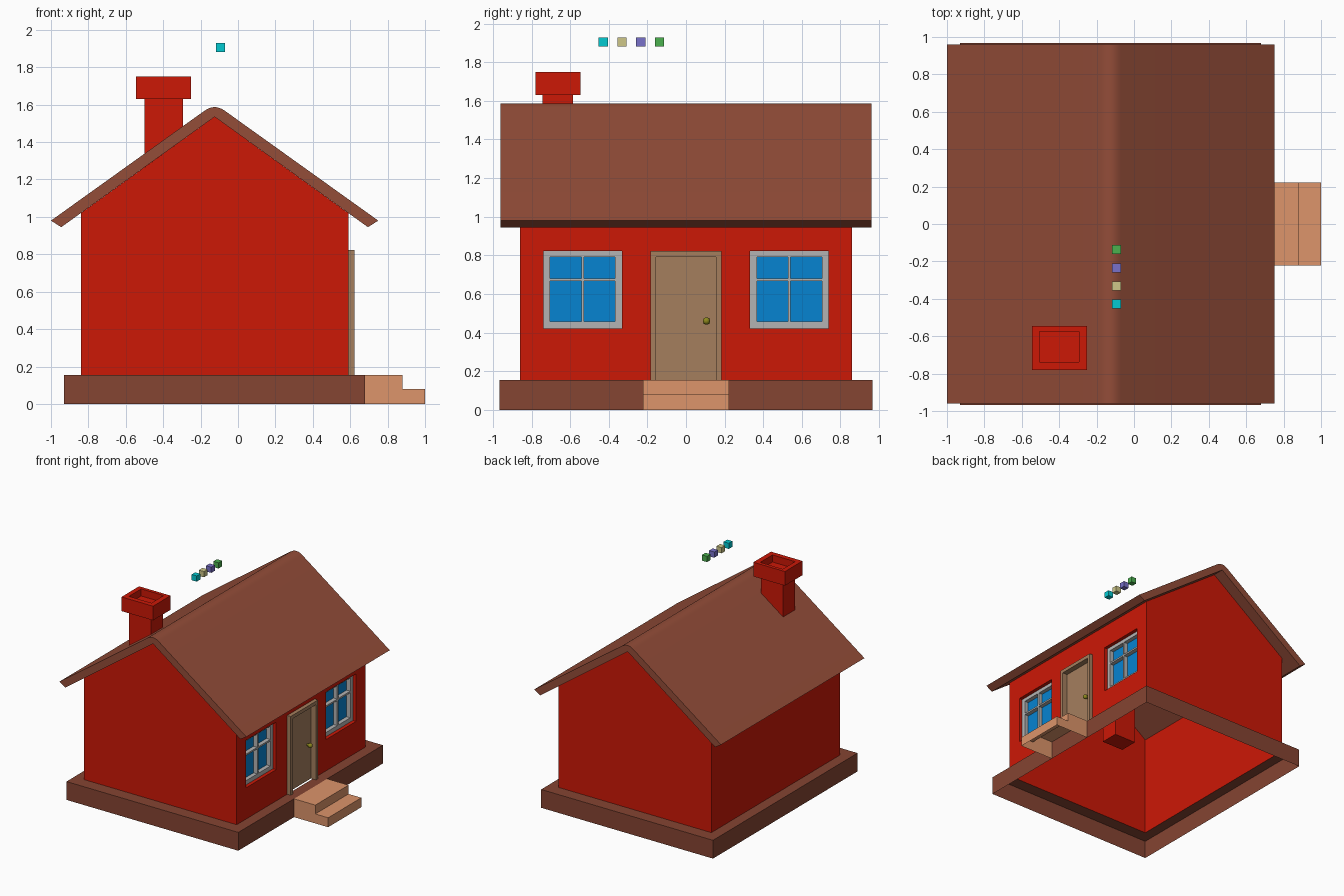
import bpy, bmesh
from mathutils import Vector

if "Cube" in bpy.data.objects:
    bpy.data.objects.remove(bpy.data.objects["Cube"])


def material(name, r, g, b):
    m = bpy.data.materials.new(name)
    m.diffuse_color = [(c / 255) ** 2.2 for c in (r, g, b)] + [1]
    m.use_nodes = True
    m.node_tree.nodes["Principled BSDF"].inputs["Base Color"].default_value = m.diffuse_color
    return m


RED = material("red_paint", 203, 30, 15)
ROOF = material("roof_brown", 146, 78, 59)
BASE = material("base_brown", 132, 70, 53)
STEP = material("step_tan", 220, 147, 106)
WOOD = material("door_wood", 163, 126, 94)
BRASS = material("brass", 140, 135, 35)
FRAME = material("frame_grey", 178, 178, 178)
GLASS = material("glass_blue", 14, 130, 208)


def finish(name, bm, mat):
    bmesh.ops.remove_doubles(bm, verts=bm.verts, dist=1e-5)
    bmesh.ops.recalc_face_normals(bm, faces=bm.faces)
    me = bpy.data.meshes.new(name)
    bm.to_mesh(me)
    bm.free()
    ob = bpy.data.objects.new(name, me)
    bpy.context.collection.objects.link(ob)
    me.materials.append(mat)
    return ob


def face(bm, pts):
    return bm.faces.new([bm.verts.new(p) for p in pts])


def boxes(name, spans, mat):
    """Each span is x0, x1, y0, y1, z0, z1."""
    bm = bmesh.new()
    for x0, x1, y0, y1, z0, z1 in spans:
        vs = bmesh.ops.create_cube(bm, size=1)["verts"]
        for v in vs:
            v.co = ((x0 + x1) / 2 + v.co.x * (x1 - x0),
                    (y0 + y1) / 2 + v.co.y * (y1 - y0),
                    (z0 + z1) / 2 + v.co.z * (z1 - z0))
    return finish(name, bm, mat)


def rect_loft(name, rings, mat, capped):
    """Skin rectangles given as x0, x1, y0, y1, z."""
    bm = bmesh.new()
    loops = [[bm.verts.new(p) for p in ((a, c, z), (b, c, z), (b, d, z), (a, d, z))]
             for a, b, c, d, z in rings]
    for lo, hi in zip(loops, loops[1:]):
        for i in range(4):
            j = (i + 1) % 4
            bm.faces.new((lo[i], lo[j], hi[j], hi[i]))
    if capped:
        bm.faces.new(loops[0])
        bm.faces.new(loops[-1])
    return finish(name, bm, mat)


# Main dimensions
XL, XR, YW, ZB, ZE = -0.84, 0.59, 0.86, 0.155, 1.02
RIDGE_X, RIDGE_Z = -0.125, 1.535
WIN = (0.332, 0.738, 0.42, 0.822)
DOOR_Y = 0.184

# Foundation, open underneath
rect_loft("foundation", [(-0.93, 0.68, -0.967, 0.967, 0), (-0.93, 0.68, -0.967, 0.967, ZB),
                         (XL, XR, -YW, YW, ZB)], BASE, False)

# Walls: gables, plain back side, and door side with openings and reveals
bm = bmesh.new()
for y in (-YW, YW):
    face(bm, [(XL, y, ZB), (XR, y, ZB), (XR, y, ZE), (RIDGE_X, y, RIDGE_Z), (XL, y, ZE)])
face(bm, [(XL, -YW, ZB), (XL, YW, ZB), (XL, YW, ZE), (XL, -YW, ZE)])
ys = [-YW, -WIN[1], -WIN[0], -DOOR_Y, DOOR_Y, WIN[0], WIN[1], YW]
zs = [ZB, WIN[2], WIN[3], ZE]
for i in range(7):
    for k in range(3):
        window = i in (1, 5) and k == 1
        door = i == 3 and k < 2
        a, b, c, d = ys[i], ys[i + 1], zs[k], zs[k + 1]
        ring = [(a, c), (b, c), (b, d), (a, d)]
        if window:
            for p, q in zip(ring, ring[1:] + ring[:1]):
                face(bm, [(XR, *p), (XR, *q), (XR - 0.03, *q), (XR - 0.03, *p)])
        elif not door:
            face(bm, [(XR, *p) for p in ring])
finish("walls", bm, RED)

# Roof: rounded ridge section run along y
tangent, peak = Vector((0.055, 1.567)), Vector((0, 1.607))
left = Vector((-tangent.x, tangent.y))
arc = []
for i in range(9):
    t = i / 8
    arc.append(left * (1 - t) ** 2 + peak * 2 * t * (1 - t) + tangent * t ** 2)
section = ([(-0.82, 0.945), (-0.875, 0.98)] + [tuple(p) for p in arc]
           + [(0.875, 0.98), (0.82, 0.945), (0, RIDGE_Z)])
bm = bmesh.new()
f = face(bm, [(RIDGE_X + x, -0.96, z) for x, z in section])
new = bmesh.ops.extrude_face_region(bm, geom=[f], use_keep_orig=True)["geom"]
bmesh.ops.translate(bm, vec=(0, 1.92, 0), verts=[v for v in new if isinstance(v, bmesh.types.BMVert)])
roof = finish("roof", bm, ROOF)

# Chimney with flared cap and sunken top
shaft, cap = (-0.50, -0.295, -0.743, -0.585), (-0.545, -0.25, -0.78, -0.545)
flue = (-0.505, -0.294, -0.738, -0.574)
rect_loft("chimney", [(*shaft, 0.75), (*shaft, 1.63), (*cap, 1.63), (*cap, 1.75),
                      (*flue, 1.75), (*flue, 1.69)], RED, True)

# Steps, open underneath
prof = [(1, 0), (1, 0.08), (0.88, 0.08), (0.88, ZB), (0.68, ZB)]
bm = bmesh.new()
for (x0, z0), (x1, z1) in zip(prof, prof[1:]):
    face(bm, [(x0, -0.222, z0), (x0, 0.222, z0), (x1, 0.222, z1), (x1, -0.222, z1)])
for y in (-0.222, 0.222):
    face(bm, [(x, y, z) for x, z in prof + [(0.68, 0)]])
finish("steps", bm, STEP)

# Door frame, recessed panel and knob
boxes("door_frame", [(0.55, 0.622, -DOOR_Y, -0.155, ZB, 0.822), (0.55, 0.622, 0.155, DOOR_Y, ZB, 0.822),
                     (0.55, 0.622, -0.155, 0.155, 0.792, 0.822)], WOOD)
boxes("door_panel", [(0.55, 0.575, -0.155, 0.155, ZB, 0.792)], WOOD)
bpy.ops.mesh.primitive_uv_sphere_add(segments=16, ring_count=8, radius=0.019, location=(0.603, 0.106, 0.46))
knob = bpy.context.object
knob.name = "door_knob"
knob.data.materials.append(BRASS)
bpy.ops.mesh.primitive_cylinder_add(vertices=12, radius=0.009, depth=0.03,
                                    location=(0.585, 0.106, 0.46), rotation=(0, 1.5708, 0))
stem = bpy.context.object
stem.name = "knob_stem"
stem.data.materials.append(BRASS)

# Two identical windows
for label, cy in (("left", -0.535), ("right", 0.535)):
    x0, x1, o, p, m = 0.515, 0.56, 0.203, 0.168, 0.007
    boxes(label + "_window_frame", [
        (x0, x1, cy - o, cy - p, 0.42, 0.822), (x0, x1, cy + p, cy + o, 0.42, 0.822),
        (x0, x1, cy - p, cy + p, 0.42, 0.456), (x0, x1, cy - p, cy + p, 0.792, 0.822),
        (x0, x1, cy - m, cy + m, 0.456, 0.792), (x0, x1, cy - p, cy + p, 0.667, 0.681)], FRAME)
    boxes(label + "_window_glass", [(0.515, 0.525, cy - p, cy + p, 0.456, 0.792)], GLASS)

# Row of small coloured cubes floating above the roof
colours = [("cyan", 10, 200, 208), ("sand", 205, 198, 135), ("violet", 120, 112, 200), ("green", 76, 175, 80)]
for i, (name, *rgb) in enumerate(colours):
    y, h = -0.428 + i * 0.097, 0.024
    boxes(name + "_cube", [(-0.094 - h, -0.094 + h, y - h, y + h, 1.905 - h, 1.905 + h)],
          material(name, *rgb))

# Smooth the rounded parts
for ob in (roof, knob, stem):
    bpy.ops.object.select_all(action="DESELECT")
    ob.select_set(True)
    bpy.context.view_layer.objects.active = ob
    bpy.ops.object.shade_smooth_by_angle()
